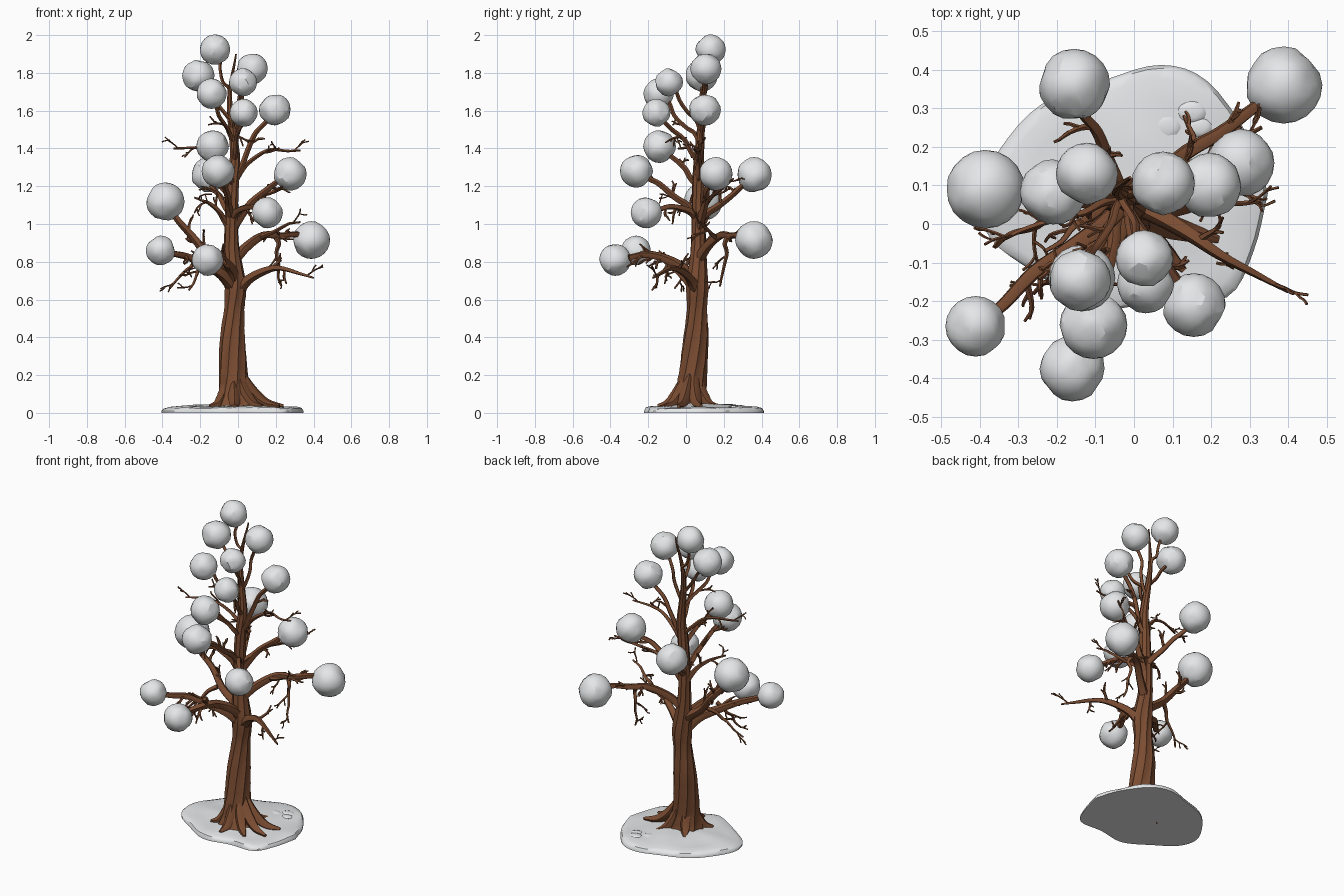
import bpy, bmesh, math, random
from mathutils import Vector, noise

if "Cube" in bpy.data.objects:
    bpy.data.objects.remove(bpy.data.objects["Cube"])

random.seed(7)

def material(name, rgb):
    m = bpy.data.materials.new(name)
    m.diffuse_color = (*rgb, 1)
    m.use_nodes = True
    m.node_tree.nodes["Principled BSDF"].inputs["Base Color"].default_value = m.diffuse_color
    return m

BARK = material("bark brown", (0.195, 0.072, 0.031))
SNOW = material("snow white", (0.80, 0.81, 0.82))

def finish(bm, name, mat, angle):
    bmesh.ops.recalc_face_normals(bm, faces=bm.faces)
    me = bpy.data.meshes.new(name)
    bm.to_mesh(me)
    bm.free()
    ob = bpy.data.objects.new(name, me)
    bpy.context.collection.objects.link(ob)
    me.materials.append(mat)
    bpy.ops.object.select_all(action='DESELECT')
    ob.select_set(True)
    bpy.context.view_layer.objects.active = ob
    bpy.ops.object.shade_smooth_by_angle(angle=math.radians(angle))

def spline(points, steps):
    """Catmull-Rom through points (position plus radius)."""
    p = [Vector(q) for q in points]
    p = [2 * p[0] - p[1]] + p + [2 * p[-1] - p[-2]]
    out = []
    for i in range(1, len(p) - 2):
        a, b, c, d = p[i - 1:i + 3]
        for k in range(steps):
            t = k / steps
            out.append(0.5 * (2 * b + (c - a) * t + (2 * a - 5 * b + 4 * c - d) * t * t
                              + (3 * b - a - 3 * c + d) * t ** 3))
    return out + [p[-2]]

def skin(bm, rings):
    """Bridge closed rings of vertices and cap both ends."""
    for lo, hi in zip(rings, rings[1:]):
        for k in range(len(lo)):
            n = (k + 1) % len(lo)
            bm.faces.new((lo[k], lo[n], hi[n], hi[k]))
    bm.faces.new(rings[0])
    bm.faces.new(rings[-1])

def tube(bm, path, sides, ridge=0.0, twist=0.0):
    """Tapered tube along (x, y, z, radius) samples, with optional bark ridges."""
    rings, side = [], None
    for i, q in enumerate(path):
        tan = (path[min(i + 1, len(path) - 1)] - path[max(i - 1, 0)]).to_3d().normalized()
        side = side or tan.orthogonal()
        side = (side - tan * side.dot(tan)).normalized()
        up = tan.cross(side)
        ring = []
        for k in range(sides):
            a = 2 * math.pi * k / sides + twist * i
            r = q[3] * (1 + ridge * (1 if k % 2 else -1) + random.uniform(-.4, .4) * ridge)
            ring.append(bm.verts.new(q.to_3d() + (side * math.cos(a) + up * math.sin(a)) * r))
        rings.append(ring)
    skin(bm, rings)

def rand_dir():
    return Vector([random.uniform(-1, 1) for _ in range(3)])

def fork(bm, start, heading, length, r, depth=1):
    """Crooked bare twig that splits near its tip."""
    d, pts = heading.normalized(), [start.copy()]
    for _ in range(3):
        d = (d + rand_dir() * .4).normalized()
        pts.append(pts[-1] + d * length / 3)
    tube(bm, spline([(*p, r + (.004 - r) * i / 3) for i, p in enumerate(pts)], 2), 5)
    if depth:
        for s in (1, 2):
            fork(bm, pts[s], d + rand_dir() * .8, length * .45, r * .65, depth - 1)

def limb(bm, start, end, arch, r0, r1, forks, last):
    """Gnarled limb that arches early, then carries bare forks along its outer half."""
    pts = []
    for t in (0, .18, .38, .6, .8, 1):
        p = start.lerp(end, t) + Vector((0, 0, arch * math.sin(math.pi * t ** .8)))
        if 0 < t < 1:
            p += rand_dir() * .012
        pts.append((*p, r0 + (r1 - r0) * t ** .7))
    path = spline(pts, 4)
    tube(bm, path, 8, ridge=.06)
    for f in range(forks):
        i = int((.45 + (last - .45) * f / max(forks - 1, 1)) * (len(path) - 1))
        tan = (path[i + 1] - path[i]).to_3d().normalized()
        side = rand_dir()
        side = (side - tan * side.dot(tan)).normalized()
        fork(bm, path[i].to_3d(), tan * .7 + side, random.uniform(.07, .12), min(path[i][3] * .7, .011))

# Trunk with twisted, ridged bark
trunk = spline([(-.01, .015, .02, .115), (-.02, .025, .1, .084), (-.025, .035, .2, .072),
                (-.028, .052, .38, .064), (-.02, .06, .55, .051), (-.015, .06, .68, .055),
                (-.035, .065, .9, .037), (-.028, .065, 1.2, .031), (-.017, .07, 1.37, .025),
                (-.045, .09, 1.66, .013), (-.01, .12, 1.9, .004)], 5)
bm = bmesh.new()
tube(bm, trunk, 18, ridge=.07, twist=.04)
finish(bm, "trunk", BARK, 35)

def on_trunk(z):
    return min(trunk, key=lambda q: abs(q.z - z)).to_3d()

# Spreading roots, blended into the trunk foot
bm = bmesh.new()
for x, y in [(.24, .08), (.13, -.12), (-.15, -.06), (-.1, .16), (.22, -.04), (-.02, -.15), (.09, .17)]:
    pts = []
    for t, r in ((.12, .012), (.35, .03), (.65, .025), (1, .009)):
        z = .036 + .3 * (1 - t) ** 3
        pts.append((*on_trunk(z).xy.lerp(Vector((x, y)), t), z, r))
    tube(bm, spline(pts, 4), 8, ridge=.08)
for v in bm.verts:
    v.co.z = max(v.co.z, .012)
finish(bm, "roots", BARK, 35)

# Snow clumps: x, y, z, radius, height where the limb leaves the trunk, arch
clumps = [
    (.388, .36, .915, .098, .78, .09), (-.41, -.265, .86, .077, .66, .06), (-.16, -.375, .81, .083, .68, .09),
    (-.385, .09, 1.118, .1, .72, -.03), (.155, -.21, 1.06, .081, 1.02, .06), (.275, .158, 1.265, .087, .98, .05),
    (-.155, .36, 1.26, .092, 1.0, -.02), (-.105, -.262, 1.28, .086, 1.03, .03), (-.135, -.14, 1.41, .085, 1.2, .02),
    (.195, .1, 1.605, .083, 1.2, .06), (.03, -.157, 1.588, .073, 1.33, .01), (-.14, -.145, 1.69, .079, 1.42, 0),
    (.027, -.09, 1.75, .073, 1.5, .02), (.075, .105, 1.822, .081, 1.47, 0), (-.21, .082, 1.785, .084, 1.55, 0),
    (-.122, .13, 1.923, .079, 1.65, 0)]
# Bare limbs: tip x, y, z, height where they leave the trunk, arch
bare = [(.4, -.175, .715, .62, .1), (.33, .06, 1.39, 1.2, .09), (-.34, -.04, 1.4, 1.28, .06),
        (-.23, -.07, 1.14, .98, .04), (.33, .25, 1.24, 1.05, .03)]
# Side branches from low limbs: start and tip
side_branches = [((-.16, -.08, .82), (-.26, -.18, .65)), ((-.18, .05, .84), (-.36, -.06, .66)),
                 ((.2, .22, .93), (.23, .18, .67)), ((.12, .16, .93), (.33, .06, 1.01))]

bm = bmesh.new()
for x, y, z, r, z0, arch in clumps:
    limb(bm, on_trunk(z0), Vector((x, y, z)), arch, .034 * math.exp(.92 - 1.4 * z0), .014 - .006 * (z0 - .66),
         max(0, round(3.2 - 3.5 * (z0 - .66))), .68)
for x, y, z, z0, arch in bare:
    limb(bm, on_trunk(z0), Vector((x, y, z)), arch, .033 * math.exp(.87 - 1.4 * z0), .005, 3, .92)
for a, b in side_branches:
    limb(bm, Vector(a), Vector(b), .01, .014, .005, 2, .85)
finish(bm, "branches", BARK, 40)

# Snow clumps on the limb tips: balls shaved by random planes into soft facets
bm = bmesh.new()
for x, y, z, r, *_ in clumps:
    planes = [(rand_dir().normalized(), random.uniform(.92, 1)) for _ in range(26)]
    for v in bmesh.ops.create_icosphere(bm, subdivisions=3, radius=1)["verts"]:
        d = v.co.normalized()
        shave = min([1.02] + [h / d.dot(n) for n, h in planes if d.dot(n) > .5])
        v.co = Vector((x, y, z)) + d * r * shave
finish(bm, "snow_clumps", SNOW, 24)

# Snow patch on the ground: lobed outline rising in rings to the trunk
outline = [(.347, .08), (.3, .22), (.19, .37), (.07, .412), (-.07, .375), (-.24, .31), (-.35, .19), (-.405, .07),
           (-.37, -.04), (-.25, -.13), (-.09, -.22), (.08, -.195), (.24, -.19), (.31, -.07)]
loop = spline([(*p, 0) for p in outline + outline[:1]], 4)[:-1]
centre = Vector((-.02, .05, 0))
bm = bmesh.new()
rings = []
for s, z in ((1, 0), (1, .01), (.975, .022), (.9, .03), (.75, .034), (.55, .038), (.3, .046)):
    rings.append([])
    for p in loop:
        lift = z + (.014 * noise.noise(p * 7 * s) if z > .02 else 0)
        rings[-1].append(bm.verts.new(centre + (p - centre) * s + Vector((0, 0, lift))))
skin(bm, rings)
finish(bm, "snow_patch", SNOW, 40)

# Small lumps on the snow patch
bm = bmesh.new()
for x, y, r in [(.08, .25, .035), (.15, .29, .03), (.17, .25, .025)]:
    for v in bmesh.ops.create_icosphere(bm, subdivisions=2, radius=r)["verts"]:
        v.co = Vector((x + v.co.x * 1.3, y + v.co.y, .032 + v.co.z * .3))
finish(bm, "snow_lumps", SNOW, 40)
